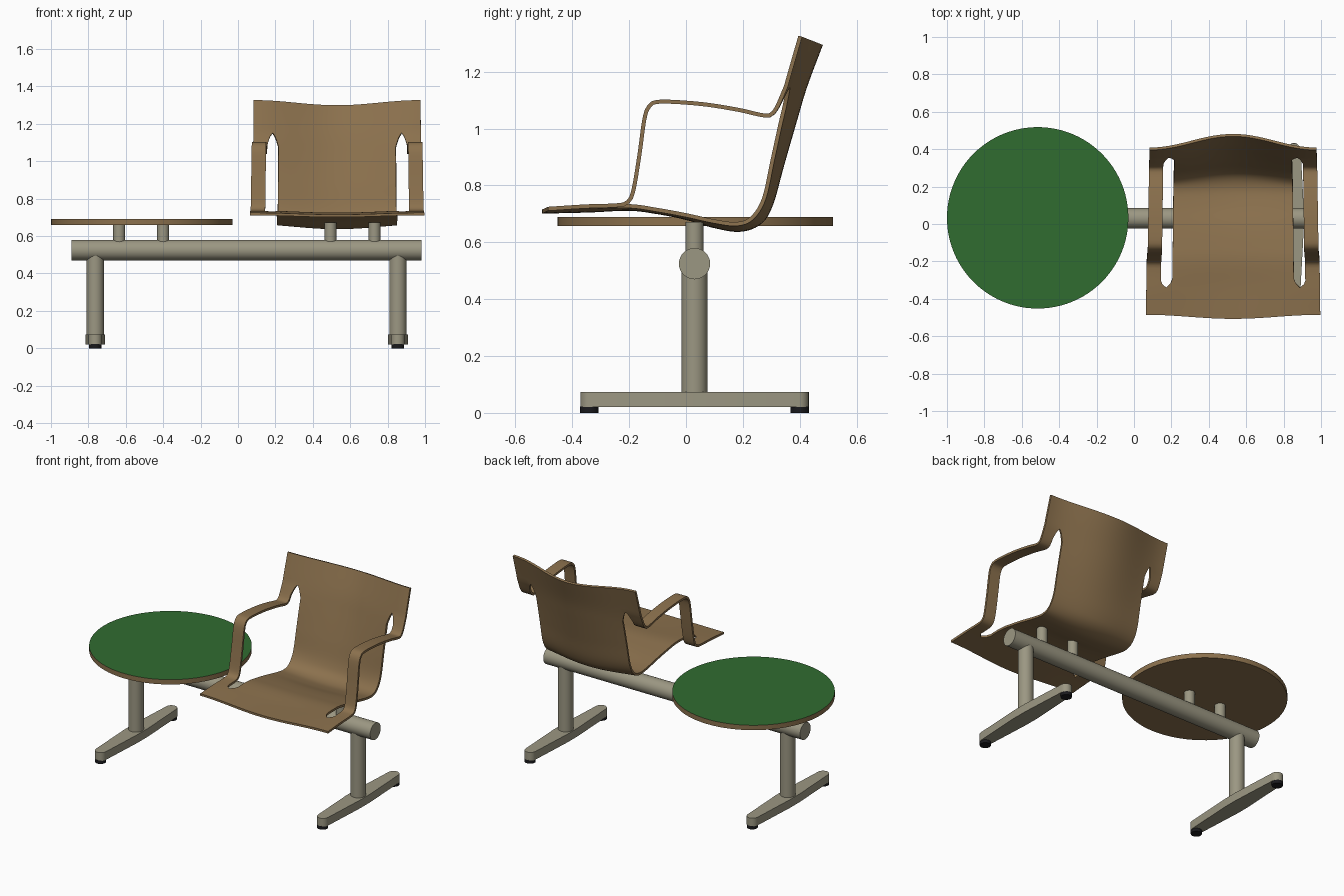
import bpy, bmesh, math
from mathutils import Vector

if "Cube" in bpy.data.objects:
    bpy.data.objects.remove(bpy.data.objects["Cube"], do_unlink=True)


def material(name, rgb):
    m = bpy.data.materials.new(name)
    m.use_nodes = True
    m.diffuse_color = (*rgb, 1)
    m.node_tree.nodes["Principled BSDF"].inputs["Base Color"].default_value = (*rgb, 1)
    return m


wood = material("wood", (0.26, 0.165, 0.075))
green = material("green_top", (0.03, 0.15, 0.03))
metal = material("grey_metal", (0.33, 0.31, 0.225))
rubber = material("black_rubber", (0.01, 0.01, 0.012))


def smooth(ob, angle=35):
    bpy.ops.object.select_all(action='DESELECT')
    ob.select_set(True)
    bpy.context.view_layer.objects.active = ob
    bpy.ops.object.shade_smooth_by_angle(angle=math.radians(angle))


def cylinder(name, mat, radius, bottom, top, sides=32):
    """Cylinder between two points."""
    a, b = Vector(bottom), Vector(top)
    bpy.ops.mesh.primitive_cylinder_add(
        vertices=sides, radius=radius, depth=(b - a).length, location=(a + b) / 2,
        rotation=(b - a).to_track_quat('Z', 'Y').to_euler())
    ob = bpy.context.object
    ob.name = name
    ob.data.materials.append(mat)
    smooth(ob)
    return ob


def mesh_object(name, bm, mat):
    me = bpy.data.meshes.new(name)
    bm.to_mesh(me)
    bm.free()
    ob = bpy.data.objects.new(name, me)
    bpy.context.collection.objects.link(ob)
    me.materials.append(mat)
    return ob


MID_Y = 0.03

# Beam, with short posts carrying table and seat
cylinder("beam", metal, 0.055, (-0.89, MID_Y, 0.525), (0.98, MID_Y, 0.525))
for name, x, top in (("table_post_right", -0.635, 0.665), ("table_post_left", -0.4, 0.665),
                     ("seat_post_right", 0.495, 0.672), ("seat_post_left", 0.73, 0.672)):
    cylinder(name, metal, 0.032, (x, MID_Y, 0.54), (x, MID_Y, top), 24)

# Round table, green on its upward face
table = cylinder("table_top", wood, 0.485, (-0.515, 0.033, 0.658), (-0.515, 0.033, 0.69), 96)
table.data.materials.append(green)
for p in table.data.polygons:
    if p.normal.z > 0.9:
        p.material_index = 1


# Legs with tapered round-ended foot bars and pads
def foot_bar(name, x):
    bm = bmesh.new()
    outline = []
    for sign in (1, -1):
        outline.append((x + sign * 0.053, MID_Y - sign * 0.05))
        outline.append((x + sign * 0.053, MID_Y + sign * 0.05))
        for i in range(13):
            a = math.pi * i / 12
            outline.append((x + sign * 0.036 * math.cos(a),
                            MID_Y + sign * (0.366 + 0.036 * math.sin(a))))
    face = bm.faces.new([bm.verts.new((px, py, 0.02)) for px, py in outline])
    ext = bmesh.ops.extrude_face_region(bm, geom=[face])
    bmesh.ops.translate(bm, vec=(0, 0, 0.054),
                        verts=[v for v in ext["geom"] if isinstance(v, bmesh.types.BMVert)])
    bmesh.ops.recalc_face_normals(bm, faces=bm.faces)
    smooth(mesh_object(name, bm, metal))


for side, x in (("right", -0.763), ("left", 0.855)):
    cylinder("leg_" + side, metal, 0.046, (x, MID_Y, 0.06), (x, MID_Y, 0.52))
    foot_bar("foot_bar_" + side, x)
    for end, y in (("front", -0.34), ("back", 0.4)):
        cylinder(f"pad_{side}_{end}", rubber, 0.033, (x, y, 0), (x, y, 0.022), 24)


# Seat shell: one sheet whose side strips lift away to become the arms
def spline(points, steps):
    """Catmull-Rom curve through y, z points."""
    p = [Vector(q) for q in points]
    p = [2 * p[0] - p[1]] + p + [2 * p[-1] - p[-2]]
    out = []
    for a, b, c, d in zip(p, p[1:], p[2:], p[3:]):
        for i in range(steps):
            t = i / steps
            out.append(0.5 * (2 * b + (c - a) * t + (2 * a - 5 * b + 4 * c - d) * t * t
                              + (3 * b - a - 3 * c + d) * t ** 3))
    return out + [p[-2]]


def resample(path, count):
    """Even spacing along a path."""
    lengths = [0]
    for a, b in zip(path, path[1:]):
        lengths.append(lengths[-1] + (b - a).length)
    out, k = [], 0
    for i in range(count + 1):
        s = lengths[-1] * i / count
        while k < len(path) - 2 and lengths[k + 1] < s:
            k += 1
        out.append(path[k].lerp(path[k + 1], (s - lengths[k]) / (lengths[k + 1] - lengths[k])))
    return out


STEPS = 6
centre = spline([(-.507, .708), (-.34, .712), (-.2, .718), (-.1, .706), (0, .686), (.1, .657),
                 (.19, .644), (.26, .67), (.3, .735), (.338, .87), (.384, 1.03), (.42, 1.15),
                 (.475, 1.297)], STEPS)
edge = spline([(-.485, .718), (-.34, .727), (-.2, .73), (-.1, .716), (0, .698), (.1, .678),
               (.175, .67), (.225, .69), (.268, .76), (.297, .9), (.325, 1.04), (.352, 1.15),
               (.402, 1.325)], STEPS)
first, last = STEPS, STEPS * 11          # rows where the slots begin and end
arm = resample(spline([edge[first], (-.25, .73), (-.21, .738), (-.187, .775), (-.165, .9),
                       (-.146, 1.035), (-.128, 1.08), (-.09, 1.095), (.05, 1.087),
                       (.18, 1.067), (.27, 1.047), (.3, 1.05), (.322, 1.08), edge[last]], 8),
               last - first)

SLOT, INNER, OUTER = 0.77, 0.07, 0.062
PANEL, STRIP = 20, 4                     # columns in the panel and in each strip


def shell_point(row, u, is_arm):
    blend = 0.5 + 0.5 * math.cos(math.pi * u)
    bulge = (centre[row] - edge[row]) * blend
    base = edge[row]
    if is_arm and first < row < last:
        base = arm[row - first]
        bulge *= max(0, 1 - min(row - first, last - row) / 8)
    half = 0.466 - 0.02 * row / (len(edge) - 1)
    q = base + bulge
    return (0.53 + half * u, q.x, q.y)


bm = bmesh.new()


def sheet(columns, is_arm, limits):
    """Grid of faces between two edges that vary by row."""
    rows = []
    for r in range(len(edge)):
        opening = 0
        if first < r < last:
            opening = min(1, math.sqrt((r - first) / 2), ((last - r) / 4) ** 0.6)
        lo, hi = limits(opening)
        rows.append([bm.verts.new(shell_point(r, lo + (hi - lo) * c / columns, is_arm))
                     for c in range(columns + 1)])
    for a, b in zip(rows, rows[1:]):
        for c in range(columns):
            bm.faces.new((a[c], a[c + 1], b[c + 1], b[c]))


sheet(PANEL, False, lambda k: (INNER * k - SLOT, SLOT - INNER * k))
sheet(STRIP, True, lambda k: (SLOT + OUTER * k, 1))
sheet(STRIP, True, lambda k: (-1, -SLOT - OUTER * k))
bmesh.ops.remove_doubles(bm, verts=bm.verts, dist=0.0005)
bmesh.ops.recalc_face_normals(bm, faces=bm.faces)
seat = mesh_object("seat_shell", bm, wood)
solid = seat.modifiers.new("thickness", 'SOLIDIFY')
solid.thickness = 0.014
solid.offset = 0
bpy.context.view_layer.objects.active = seat
bpy.ops.object.modifier_apply(modifier="thickness")
smooth(seat, 40)
